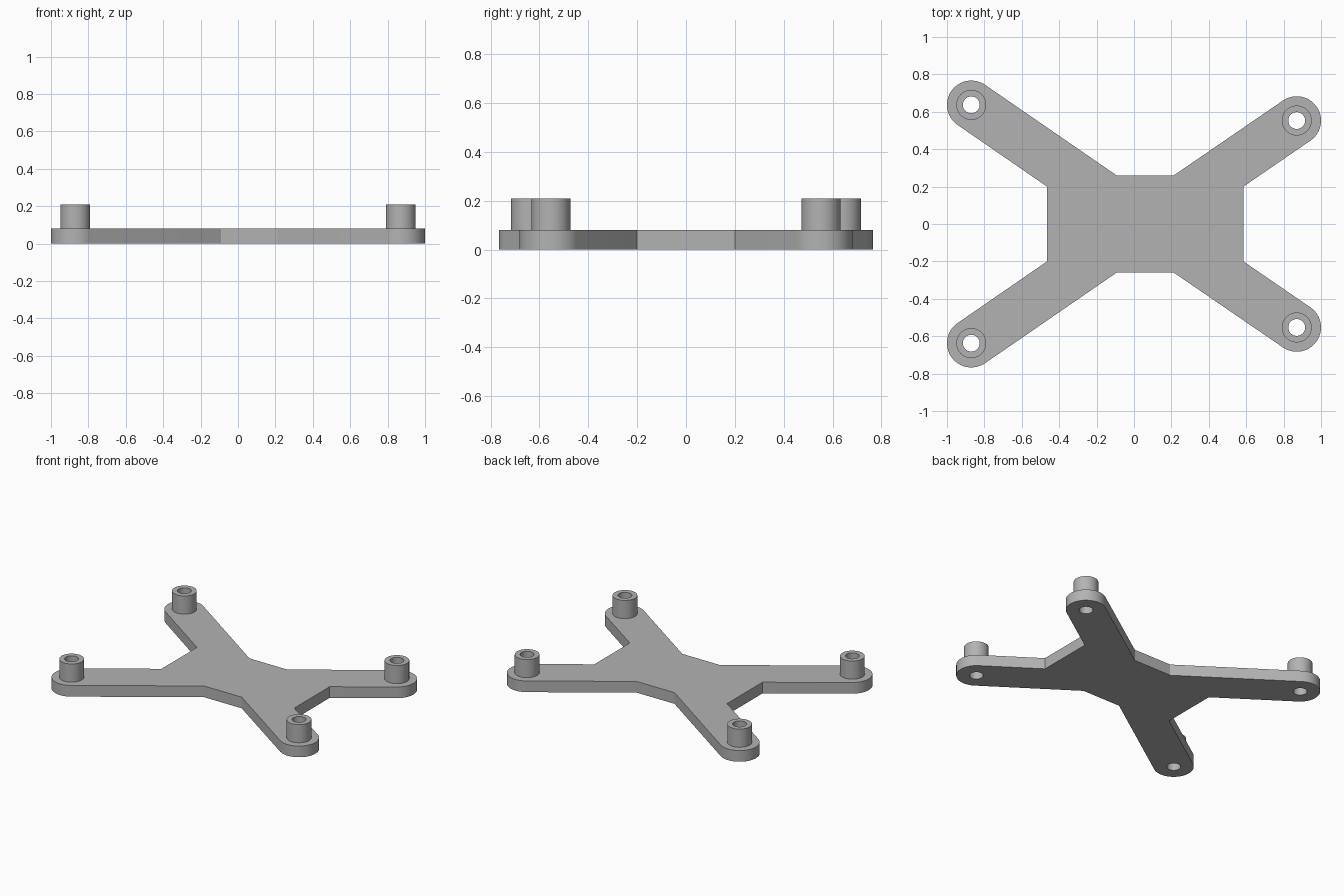
import bpy, bmesh
from math import radians, cos, sin, pi

if "Cube" in bpy.data.objects:
    bpy.data.objects.remove(bpy.data.objects["Cube"])

THICK, TOP = 0.08, 0.21
ARM_R, BOSS_R, HOLE_R = 0.13, 0.08, 0.045
TILT = 34.6
RIGHT, LEFT = (0.87, 0.553), (-0.87, 0.637)
SEGS = 48

grey = bpy.data.materials.new("plain grey")
grey.use_nodes = True
colour = (0.45, 0.45, 0.45, 1)
grey.diffuse_color = colour
grey.node_tree.nodes["Principled BSDF"].inputs["Base Color"].default_value = colour


def arc(centre, radius, start, end, steps):
    angles = [radians(start + (end - start) * i / steps) for i in range(steps + 1)]
    return [(centre[0] + radius * cos(a), centre[1] + radius * sin(a)) for a in angles]


def loop_edges(bm, points, z=0):
    verts = [bm.verts.new((x, y, z)) for x, y in points]
    return [bm.edges.new((v, verts[(i + 1) % len(verts)])) for i, v in enumerate(verts)]


def finish(bm, name):
    bmesh.ops.recalc_face_normals(bm, faces=bm.faces[:])
    mesh = bpy.data.meshes.new(name)
    bm.to_mesh(mesh)
    bm.free()
    mesh.materials.append(grey)
    obj = bpy.data.objects.new(name, mesh)
    bpy.context.collection.objects.link(obj)
    bpy.ops.object.select_all(action="DESELECT")
    obj.select_set(True)
    bpy.context.view_layer.objects.active = obj
    bpy.ops.object.shade_smooth_by_angle(angle=radians(25))
    return obj


mounts = {
    "back_left": RIGHT,
    "back_right": LEFT,
    "front_right": (LEFT[0], -LEFT[1]),
    "front_left": (RIGHT[0], -RIGHT[1]),
}

# Cross-shaped plate: back half of the outline, mirrored to the front
half = [(0.585, 0.2)]
half += arc(RIGHT, ARM_R, TILT - 90, TILT + 90, 24)
half += [(0.21, 0.258), (-0.09, 0.258)]
half += arc(LEFT, ARM_R, 90 - TILT, 270 - TILT, 24)
half += [(-0.465, 0.2)]
outline = half + [(x, -y) for x, y in reversed(half)]

bm = bmesh.new()
edges = loop_edges(bm, outline)
for centre in mounts.values():
    edges += loop_edges(bm, arc(centre, HOLE_R, 0, 360, SEGS)[:-1])
bmesh.ops.triangle_fill(bm, edges=edges, use_beauty=True, normal=(0, 0, 1))
extruded = bmesh.ops.extrude_face_region(bm, geom=bm.faces[:], use_keep_orig=True)
top_verts = [g for g in extruded["geom"] if isinstance(g, bmesh.types.BMVert)]
bmesh.ops.translate(bm, verts=top_verts, vec=(0, 0, THICK))
finish(bm, "cross_plate")

# Hollow standoffs, open below where they meet the plate
for name, centre in mounts.items():
    bm = bmesh.new()
    rings = []
    for radius, z in ((BOSS_R, THICK), (BOSS_R, TOP), (HOLE_R, TOP), (HOLE_R, THICK)):
        rings.append([bm.verts.new((x, y, z))
                      for x, y in arc(centre, radius, 0, 360, SEGS)[:-1]])
    for low, high in zip(rings, rings[1:]):
        for i in range(SEGS):
            j = (i + 1) % SEGS
            bm.faces.new((low[i], low[j], high[j], high[i]))
    finish(bm, name + "_standoff")
